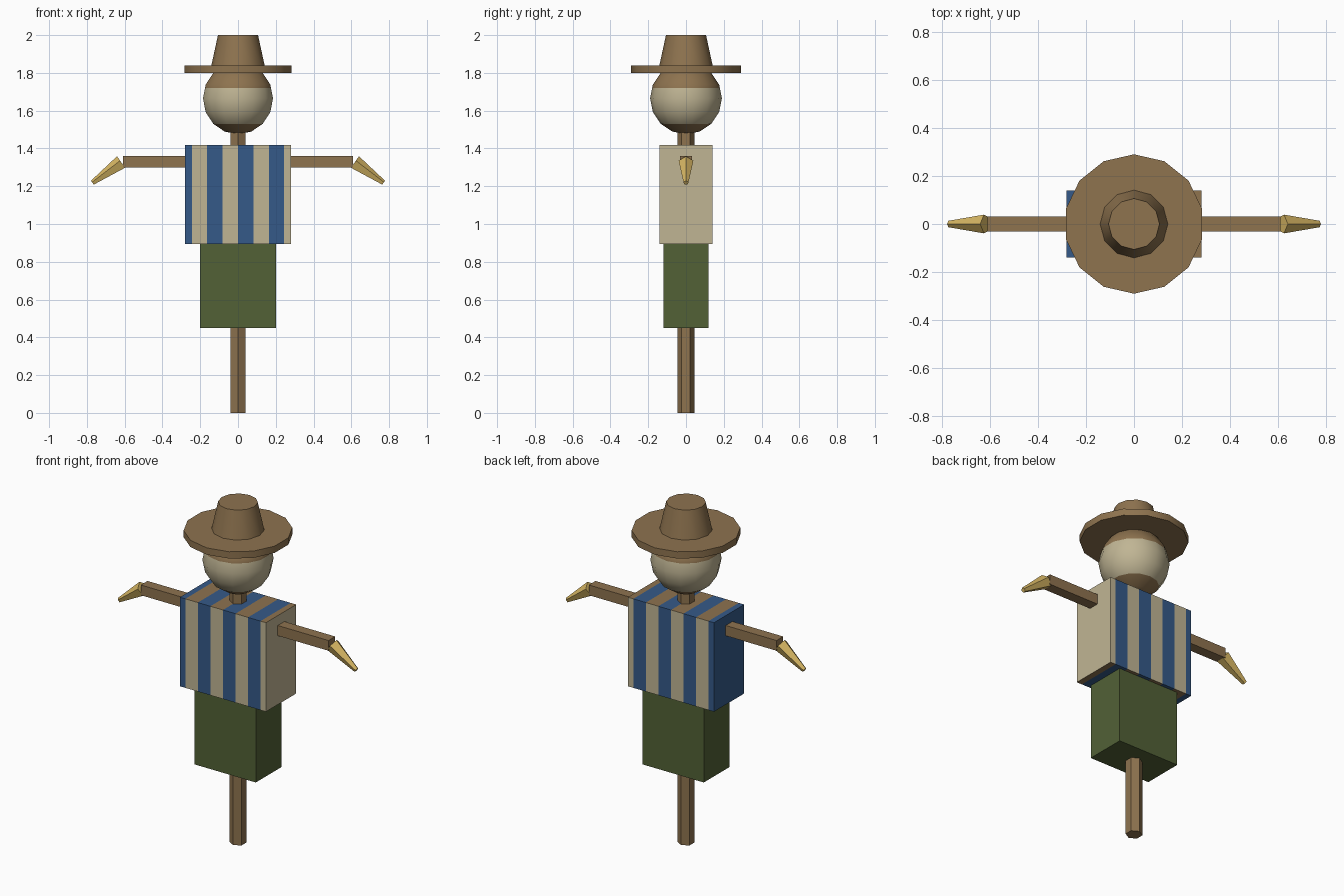
import bpy, bmesh, math
from mathutils import Matrix, Vector

if "Cube" in bpy.data.objects:
    bpy.data.objects.remove(bpy.data.objects["Cube"])


def material(name, rgb):
    m = bpy.data.materials.new(name)
    lin = [(c / 255 / 12.92) if c < 11 else ((c / 255 + 0.055) / 1.055) ** 2.4 for c in rgb]
    m.diffuse_color = (*lin, 1)
    m.use_nodes = True
    m.node_tree.nodes["Principled BSDF"].inputs["Base Color"].default_value = m.diffuse_color
    return m


BROWN = material("wood_brown", (142, 115, 79))
CREAM = material("sack_cream", (192, 181, 148))
BLUE = material("stripe_blue", (53, 90, 137))
GREEN = material("trouser_green", (82, 97, 54))
STRAW = material("straw_yellow", (212, 180, 98))


def finish(name, bm, mats):
    """Turn a bmesh into an object, smooth below 30 degrees."""
    bmesh.ops.recalc_face_normals(bm, faces=bm.faces)
    me = bpy.data.meshes.new(name)
    bm.to_mesh(me)
    bm.free()
    for m in mats:
        me.materials.append(m)
    ob = bpy.data.objects.new(name, me)
    bpy.context.collection.objects.link(ob)
    bpy.ops.object.select_all(action='DESELECT')
    ob.select_set(True)
    bpy.context.view_layer.objects.active = ob
    bpy.ops.object.shade_smooth_by_angle(angle=math.radians(30))
    return ob


def add_cone(bm, sides, r1, r2, z0, z1, matrix=Matrix()):
    bmesh.ops.create_cone(bm, cap_ends=True, segments=sides, radius1=r1, radius2=r2, depth=z1 - z0,
                          matrix=matrix @ Matrix.Translation((0, 0, (z0 + z1) / 2)))


def box(x, y, z0, z1):
    """Box with half widths x and y between two heights."""
    bm = bmesh.new()
    bmesh.ops.create_cube(bm, size=1, matrix=Matrix.Translation((0, 0, (z0 + z1) / 2))
                          @ Matrix.Diagonal((2 * x, 2 * y, z1 - z0, 1)))
    return bm


def cut(bm, co, no):
    bmesh.ops.bisect_plane(bm, geom=bm.verts[:] + bm.edges[:] + bm.faces[:],
                           plane_co=co, plane_no=no, dist=1e-5)


# upright pole
bm = bmesh.new()
add_cone(bm, 6, 0.045, 0.045, 0, 1.55)
finish("pole", bm, [BROWN])

# cross bar for the arms
finish("arm_bar", box(0.61, 0.031, 1.30, 1.36), [BROWN])

# trousers
finish("trousers", box(0.20, 0.12, 0.45, 0.90), [GREEN])

# striped shirt: sides striped blue and cream, top and bottom blue and brown
bm = box(0.28, 0.14, 0.895, 1.418)
w = 0.0815
for i in range(-3, 4):
    cut(bm, (i * w, 0, 0), (1, 0, 0))
bm.normal_update()
for f in bm.faces:
    if math.floor(f.calc_center_median().x / w) % 2 == 0:
        f.material_index = 0
    else:
        f.material_index = 2 if abs(f.normal.z) > 0.5 else 1
finish("shirt", bm, [BLUE, CREAM, BROWN])

# sack head with brown top and bottom
bm = bmesh.new()
bmesh.ops.create_uvsphere(bm, u_segments=14, v_segments=8, radius=0.19,
                          matrix=Matrix.Translation((0, 0, 1.665)))
LOW, HIGH = 1.53, 1.72
for z in (LOW, HIGH):
    cut(bm, (0, 0, z), (0, 0, 1))
for f in bm.faces:
    f.material_index = 0 if LOW < f.calc_center_median().z < HIGH else 1
finish("head", bm, [CREAM, BROWN])

# hat brim and crown
bm = bmesh.new()
add_cone(bm, 14, 0.29, 0.29, 1.80, 1.84)
finish("hat_brim", bm, [BROWN])
bm = bmesh.new()
add_cone(bm, 12, 0.142, 0.106, 1.835, 2.0)
finish("hat_crown", bm, [BROWN])

# straw hands, pointing outward and down, mirrored
bm = bmesh.new()
place = (Matrix.Translation(Vector((0.617, 0, 1.325))) @ Matrix.Rotation(math.radians(125), 4, 'Y')
         @ Matrix.Rotation(math.radians(90), 4, 'Z'))
add_cone(bm, 5, 0.041, 0.014, 0, 0.187, place)
hands = finish("straw_hands", bm, [STRAW])
mirror = hands.modifiers.new("mirror", 'MIRROR')
mirror.use_axis = (True, False, False)
